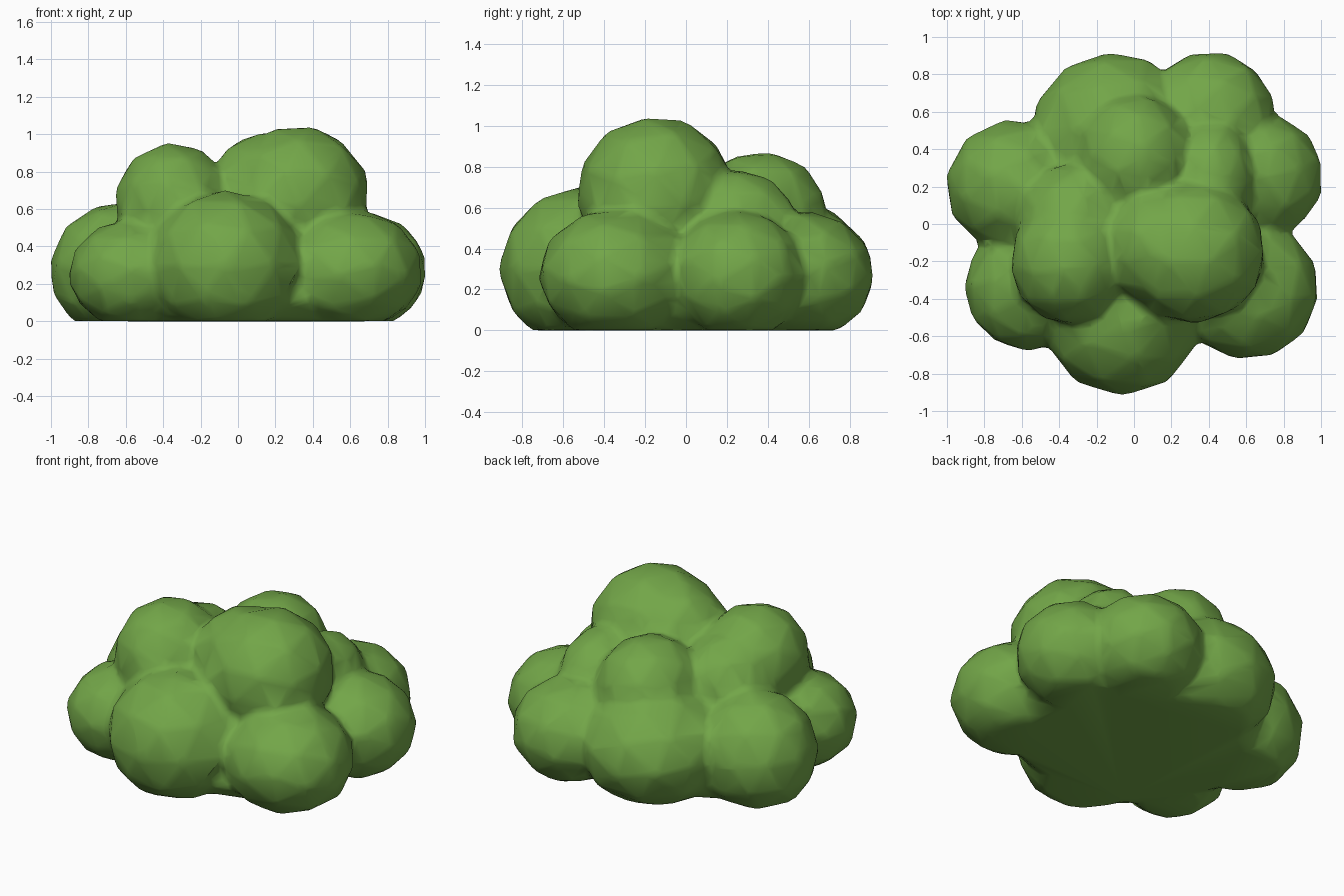
import bpy
import bmesh
from mathutils import Matrix, Vector

cube = bpy.data.objects.get("Cube")
if cube:
    bpy.data.objects.remove(cube, do_unlink=True)

# Leaf colour
leaf = bpy.data.materials.new("leaf_green")
leaf.use_nodes = True
green = (0.17, 0.38, 0.065, 1)
leaf.diffuse_color = green
leaf.node_tree.nodes["Principled BSDF"].inputs["Base Color"].default_value = green

# Foliage lobes: centre, radii
lobes = [
    # Ground ring
    ((-0.07, -0.52, 0.30), (0.41, 0.39, 0.39)),
    ((0.60, -0.35, 0.27), (0.38, 0.37, 0.32)),
    ((0.66, 0.25, 0.27), (0.345, 0.335, 0.31)),
    ((0.40, 0.57, 0.27), (0.35, 0.345, 0.31)),
    ((-0.11, 0.47, 0.28), (0.44, 0.435, 0.36)),
    ((-0.64, 0.20, 0.27), (0.365, 0.35, 0.36)),
    ((-0.57, -0.34, 0.25), (0.335, 0.335, 0.29)),
    # Crown
    ((0.31, -0.15, 0.67), (0.385, 0.38, 0.37)),
    ((0.14, -0.12, 0.67), (0.31, 0.32, 0.33)),
    ((-0.35, -0.20, 0.63), (0.31, 0.335, 0.32)),
    ((-0.32, 0.02, 0.57), (0.29, 0.30, 0.28)),
    ((0.00, 0.36, 0.56), (0.31, 0.33, 0.31)),
    ((0.41, 0.24, 0.49), (0.24, 0.31, 0.29)),
    # Cores that fill the middle
    ((0.0, 0.0, 0.30), (0.66, 0.60, 0.38)),
    ((0.0, 0.0, 0.12), (0.78, 0.70, 0.22)),
]

bm = bmesh.new()
for i, (centre, radii) in enumerate(lobes):
    turn = Matrix.Rotation(i * 1.3, 4, Vector((1, i % 3, 2)))
    scale = Matrix.Diagonal((*radii, 1))
    bmesh.ops.create_icosphere(bm, subdivisions=2, radius=1.035,
                               matrix=Matrix.Translation(centre) @ scale @ turn)

# Flat underside
bmesh.ops.bisect_plane(bm, geom=bm.verts[:] + bm.edges[:] + bm.faces[:],
                       plane_co=(0, 0, 0), plane_no=(0, 0, 1))
for v in bm.verts:
    v.co.z = max(v.co.z, 0)

mesh = bpy.data.meshes.new("bush_foliage")
bm.to_mesh(mesh)
bm.free()
mesh.materials.append(leaf)
bush = bpy.data.objects.new("bush_foliage", mesh)
bpy.context.collection.objects.link(bush)

# Fuse the lobes, soften the creases, then simplify
remesh = bush.modifiers.new("fuse", 'REMESH')
remesh.mode = 'VOXEL'
remesh.voxel_size = 0.025
soften = bush.modifiers.new("soften", 'SMOOTH')
soften.factor = 0.5
soften.iterations = 6
simplify = bush.modifiers.new("simplify", 'DECIMATE')
simplify.ratio = 0.08

# Bake the result and seat it on the ground
graph = bpy.context.evaluated_depsgraph_get()
baked = bpy.data.meshes.new_from_object(bush.evaluated_get(graph))
bush.modifiers.clear()
bush.data = baked
baked.materials.clear()
baked.materials.append(leaf)
low = Vector([min(v.co[k] for v in baked.vertices) for k in range(3)])
high = Vector([max(v.co[k] for v in baked.vertices) for k in range(3)])
middle = (low + high) / 2
baked.transform(Matrix.Translation((-middle.x, -middle.y, -low.z)))
baked.shade_smooth()
